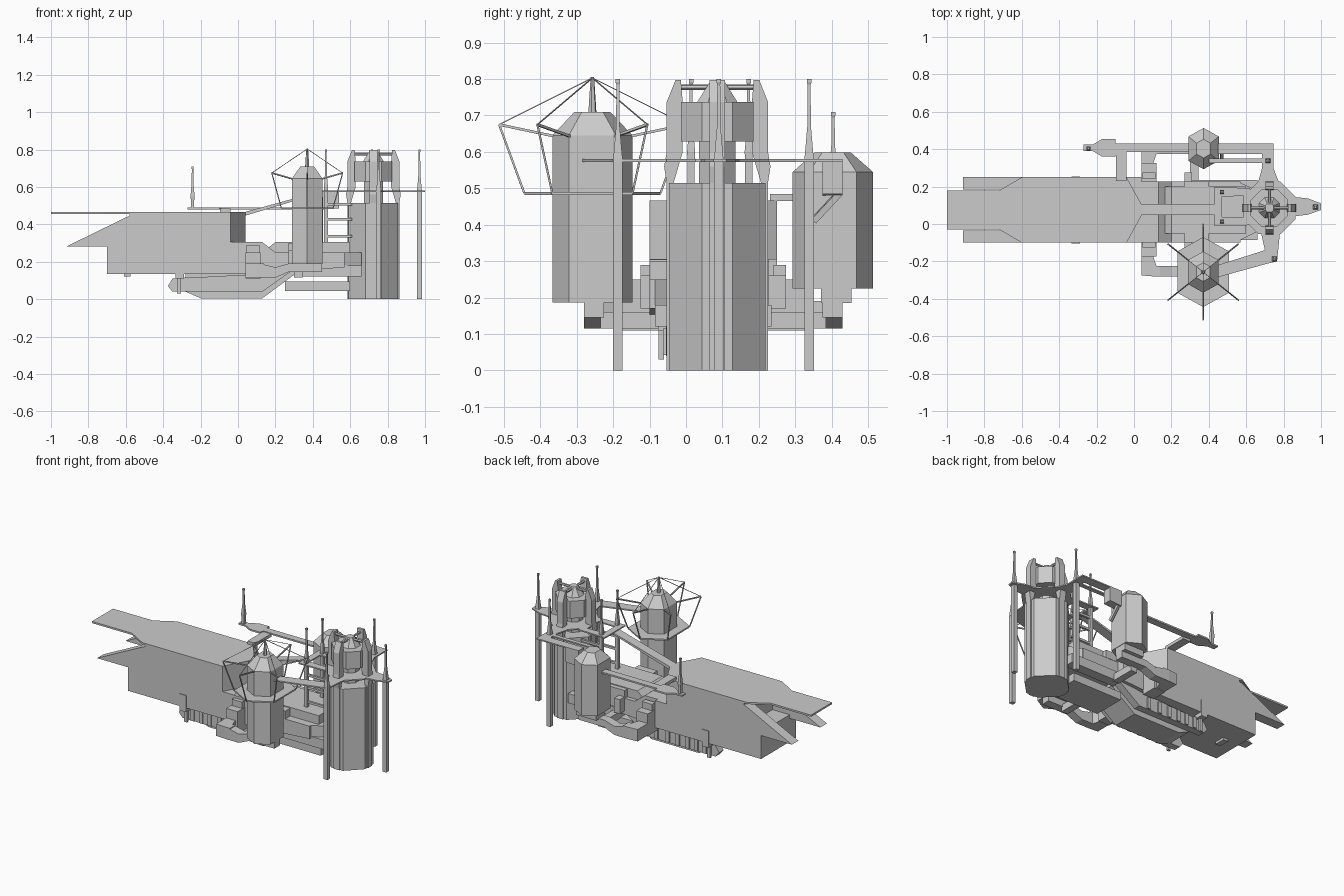
import bpy, bmesh
from math import cos, sin, pi
from mathutils import Vector

if "Cube" in bpy.data.objects:
    bpy.data.objects.remove(bpy.data.objects["Cube"])


def mesh(name, rings):
    """Skin a list of equal-length point rings and cap both ends."""
    bm = bmesh.new()
    vs = [[bm.verts.new(p) for p in r] for r in rings]
    n = len(vs[0])
    for a, b in zip(vs, vs[1:]):
        for i in range(n):
            bm.faces.new((a[i], a[(i + 1) % n], b[(i + 1) % n], b[i]))
    bm.faces.new(vs[0])
    bm.faces.new(vs[-1])
    bmesh.ops.recalc_face_normals(bm, faces=bm.faces)
    me = bpy.data.meshes.new(name)
    bm.to_mesh(me)
    bm.free()
    ob = bpy.data.objects.new(name, me)
    bpy.context.collection.objects.link(ob)
    return ob


def slab(name, pts, z0, z1):
    return mesh(name, [[(x, y, z) for x, y in pts] for z in (z0, z1)])


def side(name, pts, y0, y1):
    return mesh(name, [[(x, y, z) for x, z in pts] for y in (y0, y1)])


def box(name, x0, x1, y0, y1, z0, z1):
    return slab(name, [(x0, y0), (x1, y0), (x1, y1), (x0, y1)], z0, z1)


def rod(name, a, b, r, r2=None, n=4):
    a, b = Vector(a), Vector(b)
    d = (b - a).normalized()
    u = d.orthogonal().normalized()
    v = d.cross(u)
    ang = [2 * pi * i / n for i in range(n)]
    return mesh(name, [[p + (u * cos(t) + v * sin(t)) * q for t in ang]
                       for p, q in ((a, r), (b, r if r2 is None else r2))])


def hexa(cx, cy, r):
    return [(cx + x * r, cy + y * r) for x, y in
            ((0, -1), (.74, -.59), (.74, .59), (0, 1), (-.74, .59), (-.74, -.59))]


def octo(cx, cy, r, w):
    return [(cx + x, cy + y) for x, y in ((r, -w), (r, w), (w, r), (-w, r),
                                          (-r, w), (-r, -w), (-w, -r), (w, -r))]


def stack(name, levels):
    return mesh(name, [[(x, y, z) for x, y in pts] for pts, z in levels])


def mast(name, x, y, z0, zmid, z1, w=.013):
    sq = lambda r: [(x - r, y - r), (x + r, y - r), (x + r, y + r), (x - r, y + r)]
    stack(name, [(sq(w), z0), (sq(w), zmid), (sq(.011), zmid + .02), (sq(.005), zmid + .09),
                 (sq(.004), z1 - .015), (sq(.006), z1 - .01), (sq(.006), z1)])


# Main tower with ribs, fins and crown
TX, TY = .724, .086
slab("main_tower", octo(TX, TY, .132, .042), 0, .515)
slab("tower_neck", octo(TX, TY, .05, .02), .515, .63)
slab("tower_crown", octo(TX, TY, .1, .042), .628, .737)
stack("crown_cap", [(octo(TX, TY, .055, .025), .737), (octo(TX, TY, .022, .012), .79)])
fin = [(.12, .0), (.139, .0), (.139, .515), (.146, .56), (.139, .6), (.139, .737),
       (.115, .797), (.1, .797), (.095, .737), (.095, .6), (.12, .515)]
for i in range(4):
    c, s = round(cos(i * pi / 2)), round(sin(i * pi / 2))
    mesh("tower_fin", [[(TX + c * r - s * w, TY + s * r + c * w, z) for r, z in fin]
                       for w in (-.021, .021)])
rod("crown_bar_x", (TX - .11, TY, .777), (TX + .11, TY, .777), .008, n=6)
rod("crown_bar_y", (TX, TY - .11, .777), (TX, TY + .11, .777), .008, n=6)

# Ring platform and its arms
Z0, Z1 = .572, .58
slab("ring_platform", octo(TX, TY, .14, .06), Z0, Z1)
slab("east_arm", [(.85, .04), (.93, .05), (1, .075), (1, .11), (.93, .137), (.85, .145)], Z0, Z1)
slab("north_arm", [(.66, .21), (.78, .21), (.745, .3), (.745, .43), (.685, .43), (.685, .3)], Z0, Z1)
slab("south_arm", [(.68, -.05), (.78, -.05), (.765, -.2), (.72, -.21), (.4, -.298),
                   (.4, -.235), (.7, -.14)], Z0, Z1)
for y in (.014, .172):
    slab("fork_plate", [(.43, y - .025), (.5, y - .025), (.62, y - .02), (.62, y + .02),
                        (.43, y + .025)], Z0, Z1)
    mast("fork_mast", .47, y, .25, .58, .8, .01)
    for z in (.33, .42, .5):
        box("fork_brace", .47, .61, y - .007, y + .007, z, z + .014)
box("fork_joint", .43, .47, .0, .19, Z0, Z1)
mast("east_mast", .97, .09, 0, .58, .8)
mast("south_mast", .752, -.187, 0, .58, .8)
mast("north_mast", .716, .338, 0, .58, .8)

# Long outrigger beam on the far side
box("beam_upper", .45, .745, .375, .43, Z0, Z1)
side("beam_step", [(.45, .572), (.47, .58), (.54, .58), (.54, .485), (.45, .48)], .375, .43)
box("beam_rail", .4, .72, .325, .35, Z0, Z1)
slab("beam_lower", [(-.27, .39), (-.22, .39), (-.17, .36), (-.1, .36), (-.09, .385), (.47, .385),
                    (.47, .43), (-.1, .43), (-.1, .455), (-.17, .455), (-.22, .425), (-.27, .425)],
     .48, .49)
box("beam_link", -.095, -.04, .23, .39, .465, .485)
rod("tower_strut", (.47, .35, .41), (.47, .42, .485), .012)
mast("beam_mast", -.243, .404, .485, .53, .71, .009)

# Hull: top deck, body, side prongs, chamfered tail
CY = .075
deck = [(-1, CY - .105), (-.72, CY - .105), (-.6, CY - .175), (-.04, CY - .175), (.04, CY - .03),
        (.04, CY + .03), (-.04, CY + .175), (-.6, CY + .175), (-.72, CY + .105), (-1, CY + .105)]
slab("top_deck", deck, .455, .466)
slab("hull_upper", [(-.58, CY - .175), (-.04, CY - .175), (.04, CY - .03), (.04, CY + .03),
                    (-.04, CY + .175), (-.58, CY + .175)], .305, .456)
box("hull_lower", -.7, .04, CY - .175, CY + .175, .135, .306)
for s in (-1, 1):
    side("side_prong", [(-.915, .283), (-.7, .283), (-.58, .283), (-.58, .445), (-.6, .437)],
         CY + s * .11, CY + s * .175)
side("roof_ramp", [(.02, .455), (.04, .467), (.45, .58), (.45, .57), (.04, .447)], CY - .027, CY + .033)

# Stepped decks between hull and tower
side("rear_deck", [(.04, .135), (.04, .305), (.13, .305), (.2, .25), (.57, .25), (.57, .17), (.3, .15)],
     -.1, .226)
slab("rear_deck_end", [(.57, -.085), (.66, -.04), (.66, .18), (.57, .22)], .17, .25)
side("rear_block", [(.13, .25), (.2, .305), (.6, .305), (.6, .25)], -.05, .2)
box("deck_band", .27, .4, -.1, .228, .25, .3)
for s in (-1, 1):
    box("under_rail", .3, .66, CY + s * .095, CY + s * .16, .12, .18)

# Keel with ribbed side pods and front gear posts
side("keel", [(-.28, .04), (-.2, .005), (.13, .005), (.3, .13), (.3, .155), (-.28, .135)], -.01, .16)
for s in (-1, 1):
    y0, y1 = CY + s * .085, CY + s * .13
    side("keel_pod", [(-.375, .07), (-.35, .04), (.13, .04), (.3, .16), (.12, .135), (-.35, .11)], y0, y1)
    for x in (-.29, -.23, -.17, -.1, -.03, .05):
        box("pod_rib", x, x + .025, CY + s * .085, CY + s * .138, .043, .115)
    box("gear_post", -.335, -.29, CY + s * .125, CY + s * .18, .11, .215)
    box("gear_leg", -.325, -.305, CY + s * .135, CY + s * .15, .03, .12)
box("keel_tail", .25, .6, -.03, .18, .045, .095)
box("belly_fin", -.61, -.575, .04, .11, .12, .136)

# Outrigger arms carrying the two hexagonal towers
for s in (-1, 1):
    f = lambda d: CY + s * d
    box("arm_root", .04, .12, f(.15), f(.25), .11, .25)
    box("arm_box", .045, .115, f(.165), f(.2), .25, .29)
    slab("arm_out", [(.04, f(.24)), (.04, f(.35)), (.1, f(.355)), (.14, f(.355)), (.14, f(.3)),
                     (.12, f(.3)), (.1, f(.24))], .115, .19)
    side("arm_foot", [(.12, .115), (.2, .115), (.27, .145), (.45, .145), (.45, .19), (.27, .19),
                      (.2, .17), (.12, .19)], f(.3), f(.355))
    box("arm_cross", .3, .345, f(.15), f(.31), .115, .16)
    box("arm_clamp", .27, .31, f(.15), f(.2), .17, .26)

# Small hexagonal tower
HX, HY = .372, .403
stack("small_tower", [(hexa(HX, HY, .11), .225), (hexa(HX, HY, .11), .545), (hexa(HX, HY, .05), .598)])
box("small_tower_base", .31, .45, .37, .455, .185, .226)

# Large hexagonal tower with collar and wire crown
DX, DY = .37, -.257
stack("large_tower", [(hexa(DX, DY, .11), .187), (hexa(DX, DY, .11), .645), (hexa(DX, DY, .05), .709)])
slab("tower_collar", hexa(DX, DY, .187), .481, .49)
rod("spire", (DX, DY, .7), (DX, DY, .805), .012, .005, 6)
for (tx, ty), (cx, cy), (bx, by) in zip(hexa(DX, DY, .256), hexa(DX, DY, .187), hexa(DX, DY, .105)):
    tip = (tx, ty, .675)
    rod("stay_wire", (DX, DY, .803), tip, .002)
    rod("crown_post", (cx, cy, .487), tip, .004)
    rod("crown_spoke", (bx, by, .643), tip, .005)
